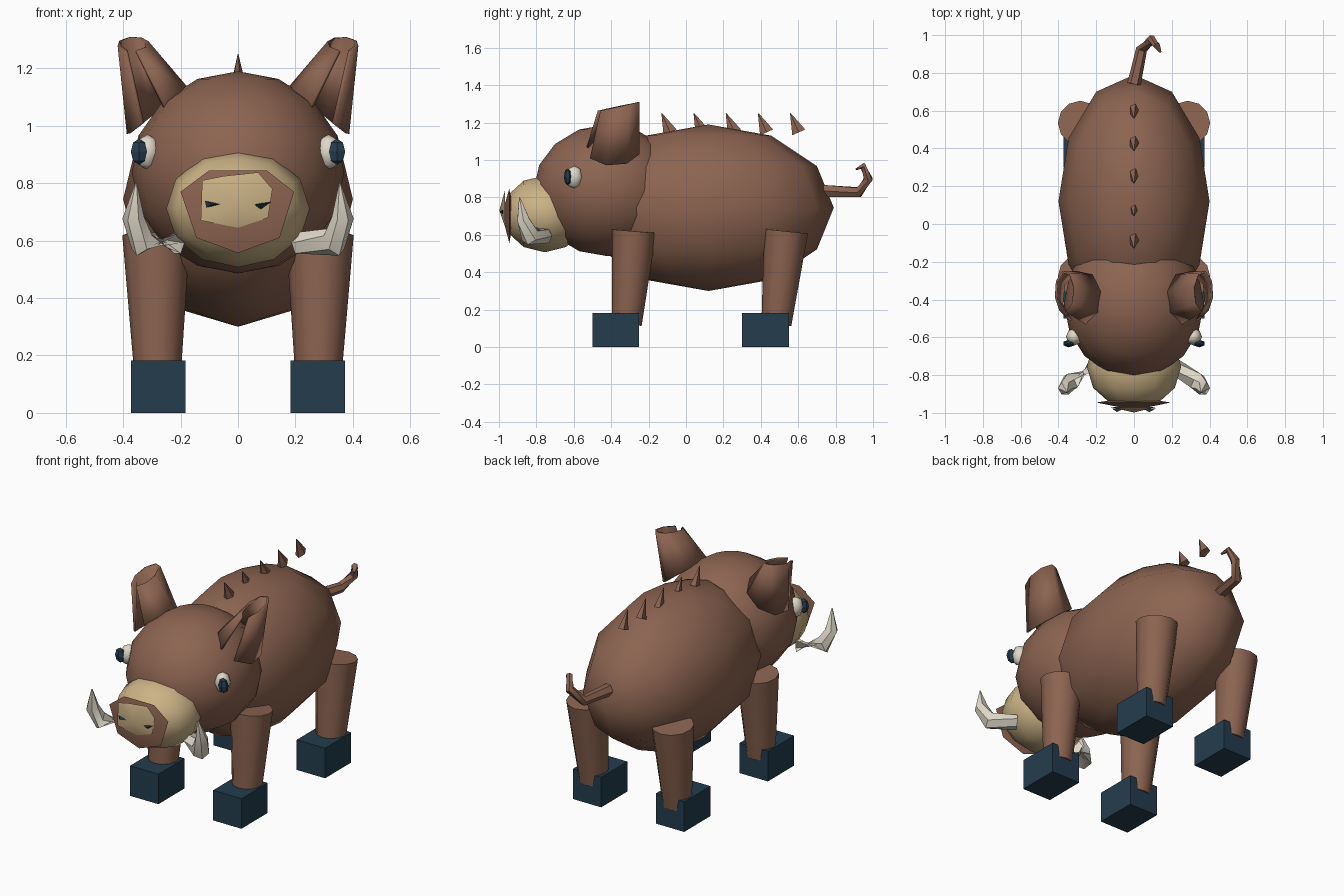
import bpy, bmesh, math
from mathutils import Vector, Matrix

if "Cube" in bpy.data.objects:
    bpy.data.objects.remove(bpy.data.objects["Cube"])


def material(name, rgb):
    m = bpy.data.materials.new(name)
    m.diffuse_color = (*rgb, 1)
    m.use_nodes = True
    m.node_tree.nodes["Principled BSDF"].inputs["Base Color"].default_value = m.diffuse_color
    return m


BROWN = material("brown hide", (0.262, 0.127, 0.082))
TAN = material("tan muzzle", (0.60, 0.45, 0.24))
IVORY = material("ivory", (0.74, 0.69, 0.58))
DARK = material("dark blue", (0.0176, 0.046, 0.076))


def finish(name, bm, mat, smooth=40):
    bmesh.ops.recalc_face_normals(bm, faces=bm.faces)
    me = bpy.data.meshes.new(name)
    bm.to_mesh(me)
    bm.free()
    me.materials.append(mat)
    ob = bpy.data.objects.new(name, me)
    bpy.context.collection.objects.link(ob)
    if smooth:
        bpy.ops.object.select_all(action='DESELECT')
        ob.select_set(True)
        bpy.context.view_layer.objects.active = ob
        bpy.ops.object.shade_smooth_by_angle(angle=math.radians(smooth))
    return ob


def ball(name, centre, radii, mat, seg=12, rings=6, pole_y=False, smooth=60):
    bm = bmesh.new()
    bmesh.ops.create_uvsphere(bm, u_segments=seg, v_segments=rings, radius=1)
    if pole_y:
        bmesh.ops.rotate(bm, verts=bm.verts, matrix=Matrix.Rotation(math.pi / 2, 3, 'X'))
    bmesh.ops.scale(bm, verts=bm.verts, vec=radii)
    bmesh.ops.translate(bm, verts=bm.verts, vec=centre)
    return finish(name, bm, mat, smooth)


def tube(name, path, radii, mat, sides=8, squash=1.0, smooth=50):
    """Tapered tube along a path; rings stand across the local direction."""
    bm = bmesh.new()
    pts = [Vector(p) for p in path]
    rings = []
    for i, p in enumerate(pts):
        d = (pts[min(i + 1, len(pts) - 1)] - pts[max(i - 1, 0)]).normalized()
        ref = Vector((1, 0, 0)) if abs(d.x) < 0.75 else Vector((0, 1, 0))
        u = (ref - d * ref.dot(d)).normalized()
        v = d.cross(u)
        rings.append([bm.verts.new(p + radii[i] * (u * math.cos(a) * squash + v * math.sin(a)))
                      for a in [math.tau * k / sides for k in range(sides)]])
    for a, b in zip(rings, rings[1:]):
        for k in range(sides):
            n = (k + 1) % sides
            bm.faces.new((a[k], a[n], b[n], b[k]))
    bm.faces.new(rings[0])
    bm.faces.new(rings[-1])
    return finish(name, bm, mat, smooth)


def fan(name, outline, y, apex, mat, smooth=30):
    """Shallow dome facing forward, from an x-z outline and a front point."""
    bm = bmesh.new()
    ring = [bm.verts.new((x, y, z)) for x, z in outline]
    tip = bm.verts.new(apex)
    for k in range(len(ring)):
        bm.faces.new((ring[k], ring[(k + 1) % len(ring)], tip))
    bm.faces.new(ring)
    return finish(name, bm, mat, smooth)


def ear(name, s):
    """Curled leaf: an open tapered shell with its slit facing forward."""
    bm = bmesh.new()
    n = 8
    rows = [[], []]
    for k in range(n):
        a = math.radians(-60 + 318 * k / (n - 1))
        c, d = math.cos(a), math.sin(a)
        rows[0].append(bm.verts.new((s * (0.28 + 0.105 * c), -0.39 + 0.14 * d, 1.05 - 0.08 * c)))
        rows[1].append(bm.verts.new((s * (0.365 + 0.05 * c), -0.36 + 0.11 * d, 1.285 + 0.025 * d)))
    for k in range(n - 1):
        bm.faces.new((rows[0][k], rows[0][k + 1], rows[1][k + 1], rows[1][k]))
    ob = finish(name, bm, BROWN, 50)
    mod = ob.modifiers.new("thickness", 'SOLIDIFY')
    mod.thickness = 0.012
    mod.offset = 0


# Body and head
ball("body", (0, 0.12, 0.745), (0.40, 0.67, 0.445), BROWN)
ball("head", (0, -0.42, 0.838), (0.37, 0.395, 0.352), BROWN, 16, 8)

# Muzzle, snout rim and snout front
ball("muzzle", (0, -0.755, 0.712), (0.25, 0.225, 0.205), TAN, pole_y=True)
rim = [(-0.1, 0.845), (0.1, 0.845), (0.195, 0.77), (0.145, 0.61),
       (0, 0.557), (-0.145, 0.61), (-0.2, 0.77)]
fan("snout_rim", rim, -0.945, (0, -0.985, 0.71), BROWN)
fan("snout_back", rim, -0.945, (0, -0.915, 0.71), BROWN)
fan("snout_front", [(-0.125, 0.81), (-0.05, 0.825), (0.07, 0.838), (0.12, 0.78),
                    (0.105, 0.68), (0, 0.645), (-0.13, 0.67)],
    -0.968, (0, -0.998, 0.73), TAN)
fan("nostril_left", [(-0.115, 0.738), (-0.055, 0.727), (-0.11, 0.716)],
    -0.978, (-0.09, -0.996, 0.727), DARK, 0)
fan("nostril_right", [(0.05, 0.726), (0.115, 0.735), (0.08, 0.71)],
    -0.978, (0.08, -0.996, 0.725), DARK, 0)

# Paired parts
for s, side in ((-1, "left"), (1, "right")):
    ear("ear_" + side, s)
    ball("eye_" + side, (s * 0.315, -0.597, 0.908), (0.045, 0.046, 0.062), IVORY, 8, 4)
    ball("pupil_" + side, (s * 0.345, -0.633, 0.91), (0.033, 0.02, 0.045), DARK, 6, 4, smooth=0)
    tube("tusk_" + side,
         [(s * 0.21, -0.75, 0.592), (s * 0.335, -0.835, 0.595),
          (s * 0.365, -0.87, 0.68), (s * 0.355, -0.89, 0.80)],
         [0.042, 0.052, 0.038, 0.003], IVORY, 6)
    # Legs lean slightly back and sink into box hooves
    for end, top, bottom, hoof_y in (("front", -0.277, -0.317, -0.375),
                                     ("hind", 0.535, 0.483, 0.425)):
        tube(f"{end}_leg_{side}",
             [(s * 0.28, bottom, 0.12), (s * 0.285, top, 0.62)],
             [0.08, 0.118], BROWN, 12)
        bm = bmesh.new()
        bmesh.ops.create_cube(bm, size=1)
        bmesh.ops.scale(bm, verts=bm.verts, vec=(0.19, 0.25, 0.182))
        bmesh.ops.translate(bm, verts=bm.verts, vec=(s * 0.278, hoof_y, 0.091))
        finish(f"{end}_hoof_{side}", bm, DARK, 0)

# Bristles along the back
for i in range(5):
    y = -0.13 + 0.172 * i
    tube(f"bristle_{i + 1}", [(0, y + 0.045, 1.148), (0, y, 1.25)],
         [0.04, 0.002], BROWN, 5, 0.65, 0)

# Curled tail
tube("tail", [(0, 0.74, 0.835), (0.04, 0.925, 0.828), (0.095, 0.975, 0.90),
              (0.12, 0.945, 0.97), (0.14, 0.91, 0.95)],
     [0.036, 0.03, 0.026, 0.018, 0.006], BROWN, 6)
